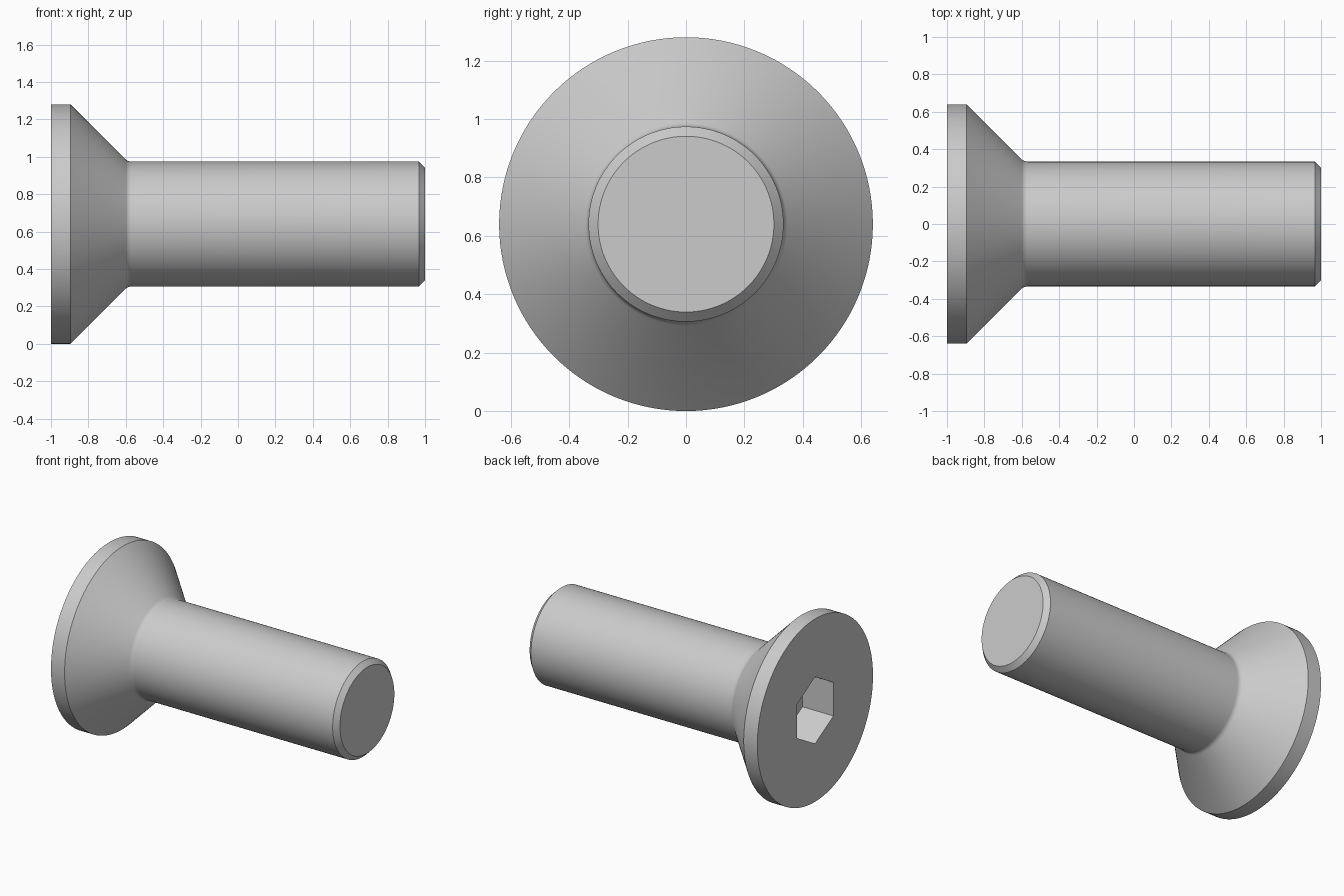
import bpy, bmesh
from math import pi, sin, cos, radians, tan
from mathutils import Matrix

if "Cube" in bpy.data.objects:
    bpy.data.objects.remove(bpy.data.objects["Cube"])

HEAD_R, SHANK_R, TIP_R = 0.64, 0.334, 0.301
RIM_X = -0.895
NECK_X = RIM_X + HEAD_R - SHANK_R        # 45 degree countersink
FILLET = 0.045
SEGMENTS = 128

# Half profile (x along the axis, radius), with a small fillet under the head
t = FILLET * tan(radians(22.5))
fillet = []
for i in range(6):
    a = radians(45 - 9 * i)
    fillet.append((NECK_X + t - FILLET * sin(a), SHANK_R + FILLET - FILLET * cos(a)))
profile = [(-1, 0), (-1, HEAD_R), (RIM_X, HEAD_R), *fillet,
           (1 - (SHANK_R - TIP_R), SHANK_R), (1, TIP_R), (1, 0)]


def make_object(name, bm):
    bmesh.ops.recalc_face_normals(bm, faces=bm.faces)
    mesh = bpy.data.meshes.new(name)
    bm.to_mesh(mesh)
    bm.free()
    obj = bpy.data.objects.new(name, mesh)
    bpy.context.collection.objects.link(obj)
    return obj


# Screw body: profile revolved around the x axis
bm = bmesh.new()
verts = [bm.verts.new((x, 0, r)) for x, r in profile]
edges = [bm.edges.new(pair) for pair in zip(verts, verts[1:])]
bmesh.ops.spin(bm, geom=verts + edges, cent=(0, 0, 0), axis=(1, 0, 0),
               angle=2 * pi, steps=SEGMENTS, use_merge=True)
bmesh.ops.remove_doubles(bm, verts=bm.verts, dist=1e-5)
bmesh.ops.translate(bm, verts=bm.verts, vec=(0, 0, HEAD_R))
screw = make_object("countersunk_screw", bm)

# Hex socket cutter: corners up and down, sunk 0.24 into the head
bm = bmesh.new()
bmesh.ops.create_cone(bm, cap_ends=True, segments=6, radius1=0.234, radius2=0.234, depth=0.48)
bmesh.ops.rotate(bm, verts=bm.verts, cent=(0, 0, 0), matrix=Matrix.Rotation(pi / 2, 3, 'Y'))
if max(v.co.z for v in bm.verts) < 0.22:
    bmesh.ops.rotate(bm, verts=bm.verts, cent=(0, 0, 0), matrix=Matrix.Rotation(pi / 6, 3, 'X'))
bmesh.ops.translate(bm, verts=bm.verts, vec=(-1, 0, HEAD_R))
cutter = make_object("hex_socket_cutter", bm)
cutter.hide_render = True

# Cut the socket, then shade smooth with sharp edges kept
cut = screw.modifiers.new("hex_socket", 'BOOLEAN')
cut.operation = 'DIFFERENCE'
cut.solver = 'EXACT'
cut.object = cutter
bpy.context.view_layer.objects.active = screw
screw.select_set(True)
bpy.ops.object.modifier_apply(modifier=cut.name)
bpy.data.objects.remove(cutter)
bpy.ops.object.shade_smooth_by_angle(angle=radians(30))
